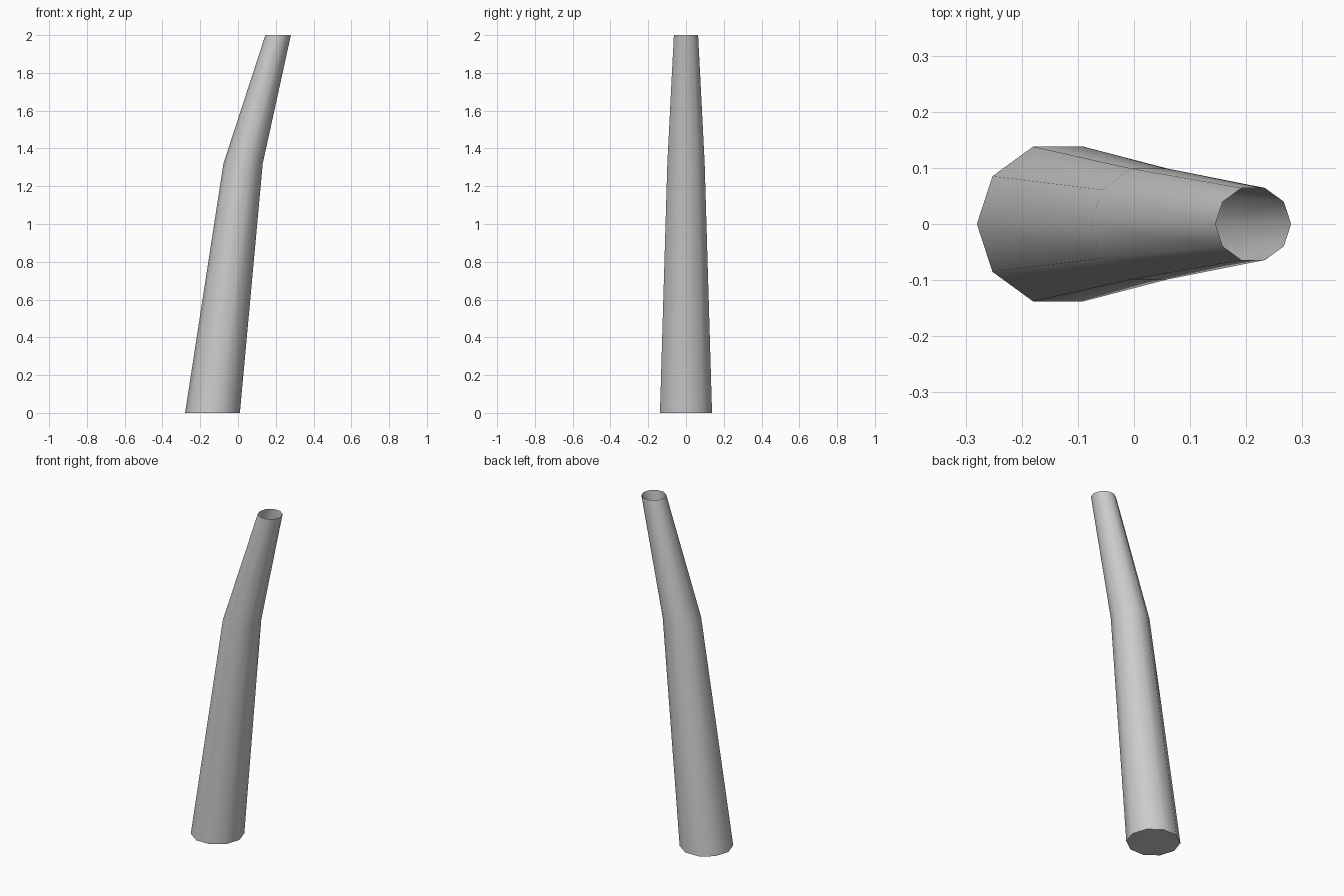
import bpy, bmesh
from math import cos, sin, tau, radians

if "Cube" in bpy.data.objects:
    bpy.data.objects.remove(bpy.data.objects["Cube"])

SIDES = 10
# Cross-sections of the bent, tapering tube: centre x, height z, radius
SECTIONS = [(-0.135, 0.0, 0.145), (0.027, 1.32, 0.104), (0.2125, 2.0, 0.0675)]

bm = bmesh.new()
rings = []
for cx, z, r in SECTIONS:
    rings.append([bm.verts.new((cx + r * cos(tau * i / SIDES), r * sin(tau * i / SIDES), z))
                  for i in range(SIDES)])

# Side walls
for low, high in zip(rings, rings[1:]):
    for i in range(SIDES):
        j = (i + 1) % SIDES
        bm.faces.new((low[i], low[j], high[j], high[i]))

# Closed base, open top
bm.faces.new(rings[0][::-1])

mesh = bpy.data.meshes.new("bent_tube")
bm.to_mesh(mesh)
bm.free()
tube = bpy.data.objects.new("bent_tube", mesh)
bpy.context.collection.objects.link(tube)

# Smooth sides with a sharp base rim
bpy.context.view_layer.objects.active = tube
tube.select_set(True)
bpy.ops.object.shade_smooth_by_angle(angle=radians(50))
